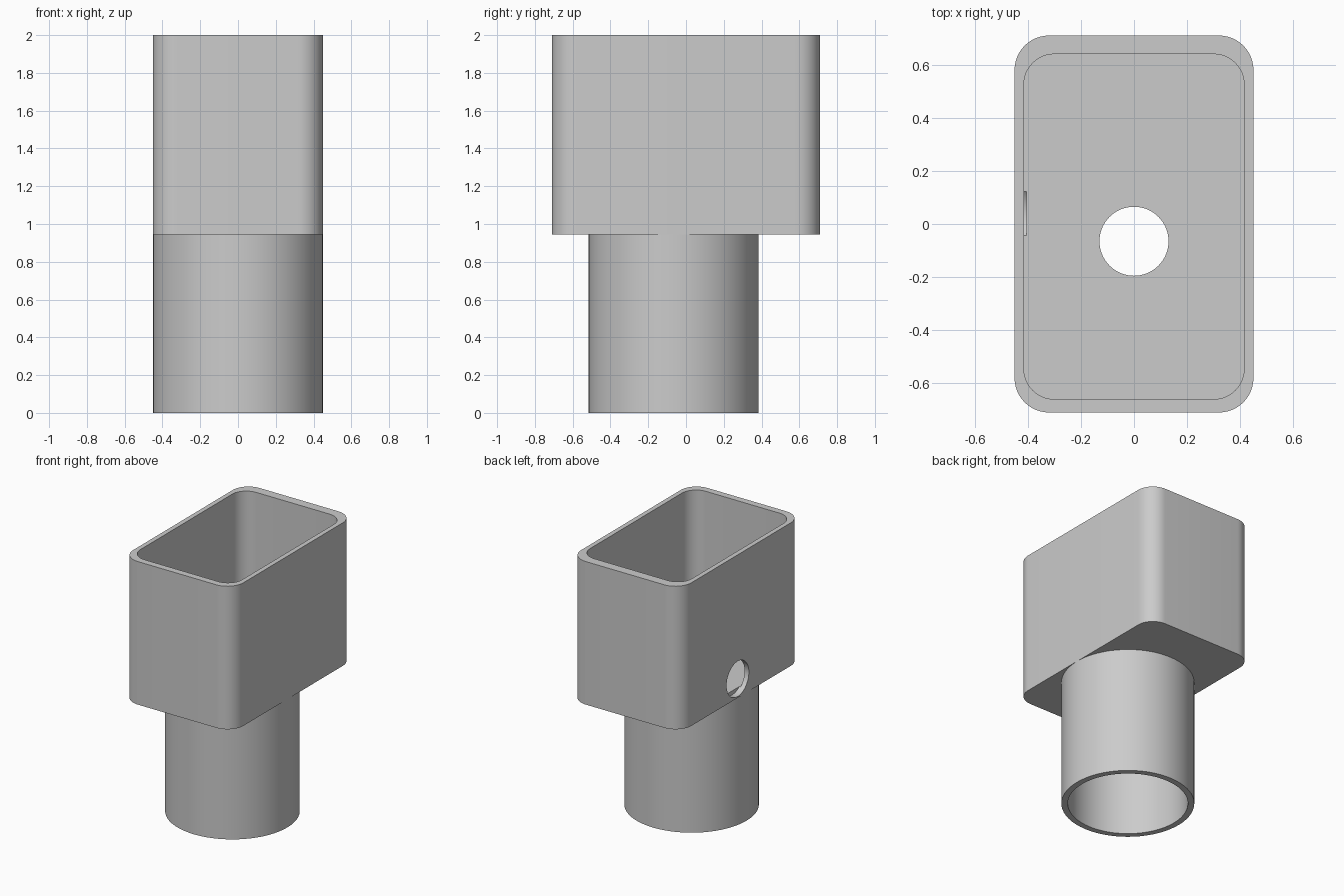
import bpy, bmesh, math
from mathutils import Matrix

cube = bpy.data.objects.get("Cube")
if cube:
    bpy.data.objects.remove(cube, do_unlink=True)

grey = bpy.data.materials.new("plain_grey")
grey.use_nodes = True
colour = (0.6, 0.6, 0.6, 1)
grey.diffuse_color = colour
grey.node_tree.nodes["Principled BSDF"].inputs["Base Color"].default_value = colour

PIPE_Y = -0.065
FLOOR = 0.945


def rounded_rect(half_x, half_y, radius, centre_y=0, steps=12):
    points = []
    for corner in range(4):
        sx = 1 if corner in (0, 3) else -1
        sy = 1 if corner < 2 else -1
        for i in range(steps + 1):
            a = math.pi / 2 * (corner + i / steps)
            points.append((sx * (half_x - radius) + radius * math.cos(a),
                           centre_y + sy * (half_y - radius) + radius * math.sin(a)))
    return points


def circle(radius, steps=64):
    return [(radius * math.cos(math.tau * i / steps),
             radius * math.sin(math.tau * i / steps)) for i in range(steps)]


def extrude(name, points, bottom, top, transform=Matrix()):
    bm = bmesh.new()
    face = bm.faces.new([bm.verts.new((x, y, bottom)) for x, y in points])
    result = bmesh.ops.extrude_face_region(bm, geom=[face], use_keep_orig=True)
    verts = [v for v in result["geom"] if isinstance(v, bmesh.types.BMVert)]
    bmesh.ops.translate(bm, vec=(0, 0, top - bottom), verts=verts)
    bmesh.ops.recalc_face_normals(bm, faces=bm.faces)
    bm.transform(transform)
    mesh = bpy.data.meshes.new(name)
    bm.to_mesh(mesh)
    bm.free()
    mesh.materials.append(grey)
    obj = bpy.data.objects.new(name, mesh)
    bpy.context.collection.objects.link(obj)
    return obj


def cut(target, cutter):
    cutter.hide_render = True
    mod = target.modifiers.new("cut", "BOOLEAN")
    mod.operation = "DIFFERENCE"
    mod.solver = "EXACT"
    mod.object = cutter
    bpy.context.view_layer.objects.active = target
    bpy.ops.object.modifier_apply(modifier=mod.name)
    bpy.data.objects.remove(cutter, do_unlink=True)


def smooth(obj):
    bpy.ops.object.select_all(action="DESELECT")
    obj.select_set(True)
    bpy.context.view_layer.objects.active = obj
    bpy.ops.object.shade_smooth_by_angle(angle=math.radians(30))


pipe_place = Matrix.Translation((0, PIPE_Y, 0))

# Open rectangular box with a thin floor
box = extrude("box", rounded_rect(0.45, 0.71, 0.13), FLOOR, 2)
cut(box, extrude("cavity", rounded_rect(0.415, 0.65, 0.115, -0.01), FLOOR + 0.04, 2.2))

# Drain hole through the floor into the pipe
cut(box, extrude("floor_hole", circle(0.13), 0.8, 1.1, pipe_place))

# Round hole low in one long wall
sideways = Matrix.Translation((0, 0.04, 1.085)) @ Matrix.Rotation(-math.pi / 2, 4, "Y")
cut(box, extrude("side_hole", circle(0.13), 0.405, 0.6, sideways))

# Round pipe below the box
pipe = extrude("pipe", circle(0.45), 0, FLOOR, pipe_place)
cut(pipe, extrude("bore", circle(0.407), -0.2, FLOOR + 0.2, pipe_place))

for part in (box, pipe):
    smooth(part)
